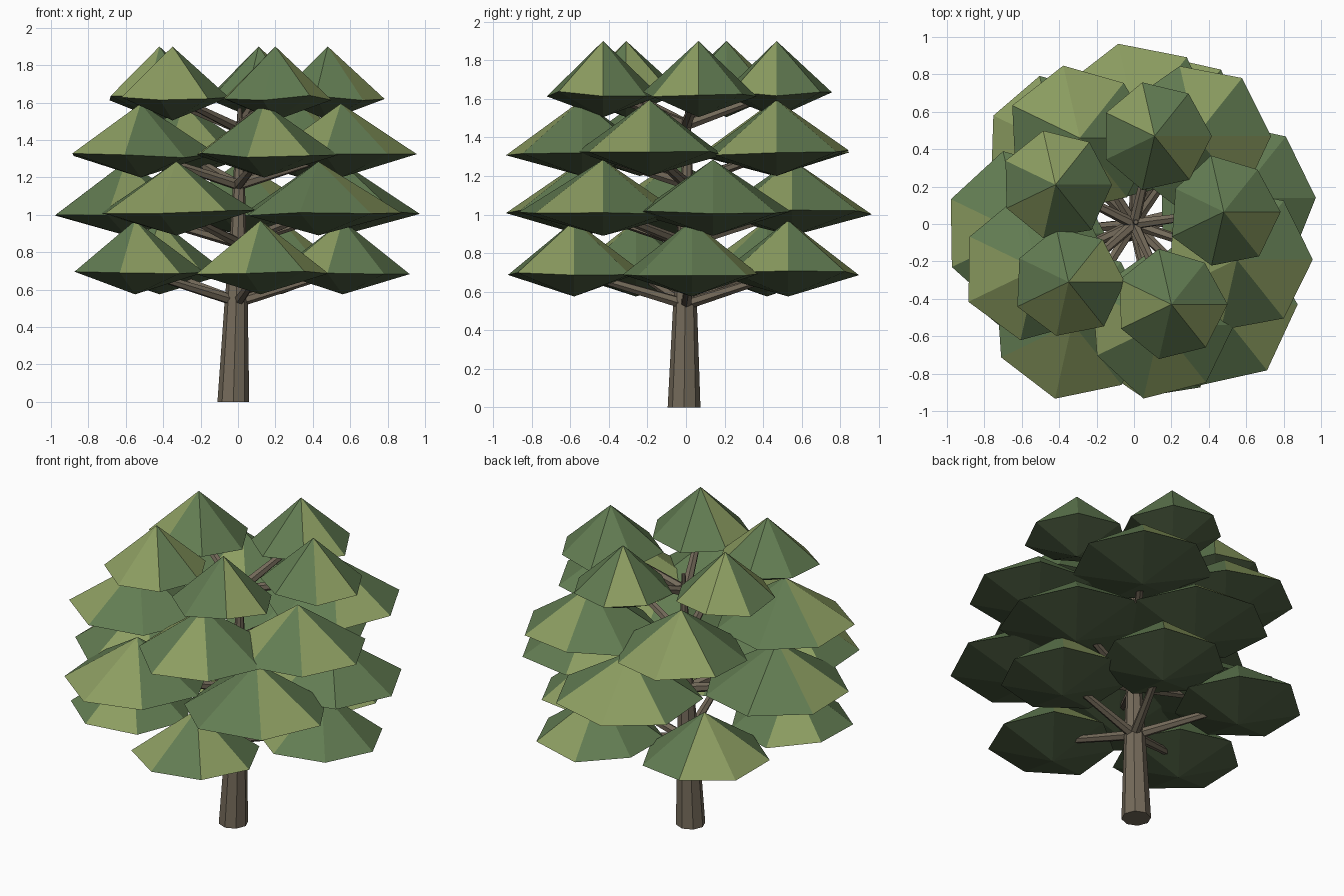
import bpy, bmesh, math, random
from mathutils import Vector

if "Cube" in bpy.data.objects:
    bpy.data.objects.remove(bpy.data.objects["Cube"])

random.seed(4)


def material(name, srgb):
    lin = [((c / 255 + 0.055) / 1.055) ** 2.4 for c in srgb]
    m = bpy.data.materials.new(name)
    m.diffuse_color = (*lin, 1)
    m.use_nodes = True
    m.node_tree.nodes["Principled BSDF"].inputs["Base Color"].default_value = m.diffuse_color
    return m


BARK = material("bark brown", (116, 106, 90))
GREEN = material("leaf green", (98, 124, 82))
OLIVE = material("leaf olive", (140, 157, 97))
UNDER = material("leaf underside green", (80, 97, 68))


def make_object(name, bm, mats):
    bmesh.ops.recalc_face_normals(bm, faces=bm.faces[:])
    me = bpy.data.meshes.new(name)
    bm.to_mesh(me)
    bm.free()
    for m in mats:
        me.materials.append(m)
    ob = bpy.data.objects.new(name, me)
    bpy.context.collection.objects.link(ob)
    return ob


def tapered_tube(name, points, sides, flat=False):
    """Tube through (x, y, z, radius) points; flat keeps the rings level."""
    bm = bmesh.new()
    axis = Vector(points[-1][:3]) - Vector(points[0][:3])
    quat = Vector((0, 0, 1)).rotation_difference(Vector((0, 0, 1)) if flat else axis)
    rings = []
    for x, y, z, r in points:
        ring = []
        for i in range(sides):
            a = math.tau * i / sides
            offset = quat @ Vector((r * math.cos(a), r * math.sin(a), 0))
            ring.append(bm.verts.new(Vector((x, y, z)) + offset))
        rings.append(ring)
    for lo, hi in zip(rings, rings[1:]):
        for i in range(sides):
            j = (i + 1) % sides
            bm.faces.new((lo[i], lo[j], hi[j], hi[i]))
    bm.faces.new(rings[0])
    bm.faces.new(rings[-1])
    return make_object(name, bm, [BARK])


def leaf_clump(name, x, y, top, radius, pattern):
    """Seven-sided tall cone above a shallow inverted cone."""
    bm = bmesh.new()
    apex = bm.verts.new((x, y, top))
    base = bm.verts.new((x, y, top - 0.395))
    rim = []
    for i in range(7):
        a = math.tau * i / 7
        r = radius * random.uniform(0.96, 1.05)
        z = top - 0.275 + random.uniform(-0.015, 0.015)
        rim.append(bm.verts.new((x + r * math.cos(a), y + r * math.sin(a), z)))
    for i in range(7):
        j = (i + 1) % 7
        bm.faces.new((rim[i], rim[j], apex)).material_index = int(pattern[i])
        bm.faces.new((rim[j], rim[i], base)).material_index = 2
    return make_object(name, bm, [GREEN, OLIVE, UNDER])


# Trunk, leaning slightly
trunk = [(-0.025, -0.01, 0, 0.085), (-0.01, -0.005, 0.53, 0.062),
         (0, 0, 0.85, 0.045), (0.005, 0.005, 1.17, 0.032), (0.01, 0.01, 1.57, 0.012)]
tapered_tube("trunk", trunk, 8, flat=True)

# Tiers: top height, clump radius, clumps (x, y, olive face pattern)
tiers = [
    (0.97, 0.365, [(0.56, 0.03, "0100100"), (0.23, 0.53, "0100001"), (-0.42, 0.42, "0011010"),
                   (-0.55, -0.26, "0010010"), (0.12, -0.58, "0100101")]),
    (1.285, 0.43, [(0.55, 0.14, "0010100"), (0.01, 0.55, "0110001"), (-0.60, -0.05, "0001010"),
                   (-0.33, -0.53, "0010110"), (0.43, -0.43, "0100001")]),
    (1.595, 0.39, [(0.55, -0.19, "0001101"), (0.33, 0.47, "0100001"), (-0.29, 0.46, "0110010"),
                   (-0.52, -0.24, "0001100"), (0.14, -0.54, "0001010")]),
    (1.90, 0.295, [(0.48, 0.065, "0000001"), (0.11, 0.47, "0010001"), (-0.42, 0.21, "0110100"),
                   (-0.35, -0.31, "1000110"), (0.20, -0.43, "0001001")]),
]

# Leaf clumps, each carried by a branch
for t, (top, radius, clumps) in enumerate(tiers, 1):
    for c, (x, y, pattern) in enumerate(clumps, 1):
        leaf_clump(f"leaf_clump_{t}_{c}", x, y, top, radius, pattern)
        tapered_tube(f"branch_{t}_{c}",
                     [(0, 0, top - 0.435, 0.03), (x, y, top - 0.265, 0.018)], 6)
